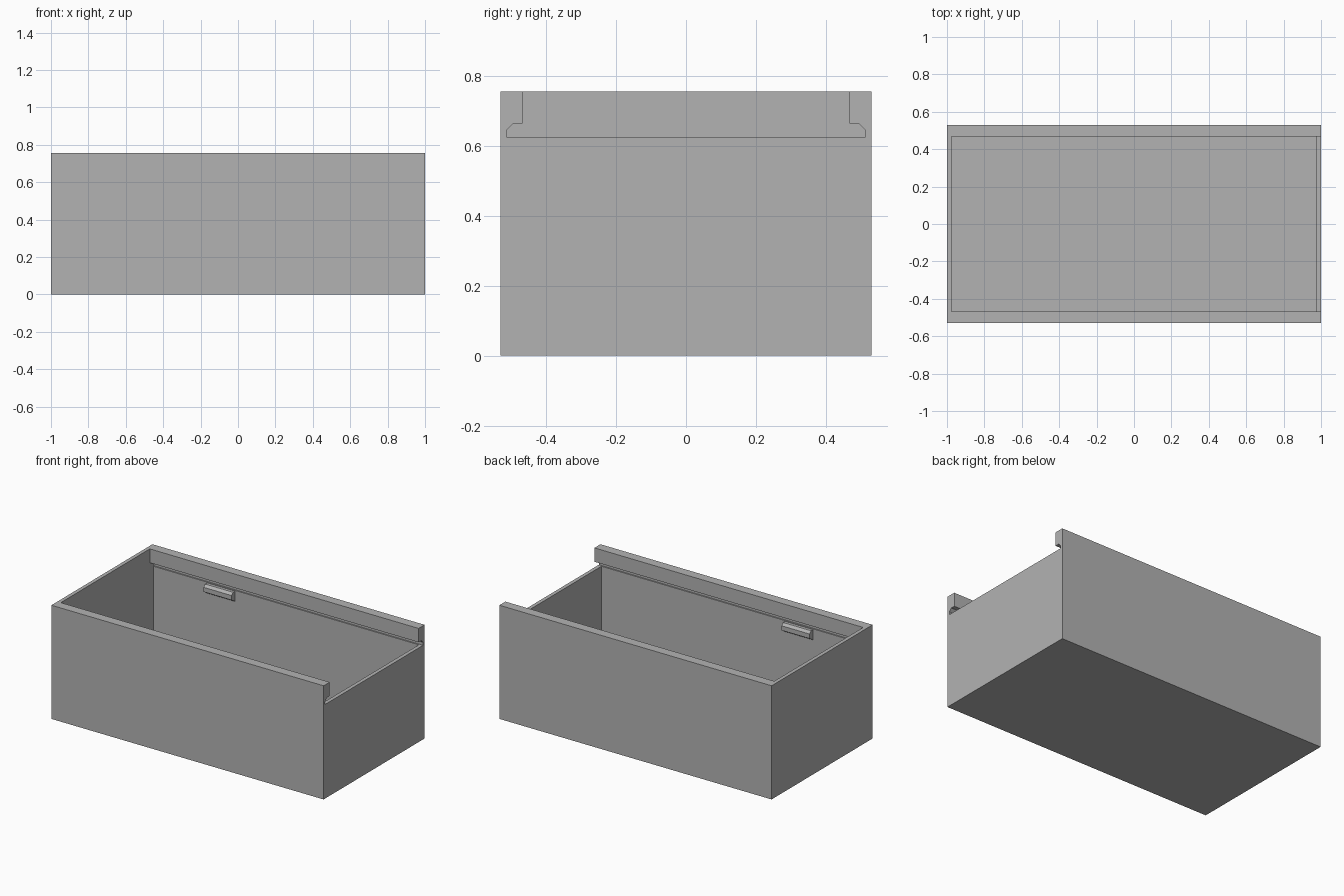
import bpy, bmesh

if "Cube" in bpy.data.objects:
    bpy.data.objects.remove(bpy.data.objects["Cube"], do_unlink=True)

LENGTH, DEPTH, HEIGHT = 2.0, 1.06, 0.755
WALL = 0.025
SLOT_FLOOR = 0.625

grey = bpy.data.materials.new("plain grey")
grey.use_nodes = True
colour = (0.45, 0.45, 0.45, 1)
grey.diffuse_color = colour
grey.node_tree.nodes["Principled BSDF"].inputs["Base Color"].default_value = colour


def prism(name, profile, x0, x1):
    """Extrude a (y, z) profile along x."""
    bm = bmesh.new()
    face = bm.faces.new([bm.verts.new((x0, y, z)) for y, z in profile])
    ext = bmesh.ops.extrude_face_region(bm, geom=[face])
    verts = [v for v in ext["geom"] if isinstance(v, bmesh.types.BMVert)]
    bmesh.ops.translate(bm, verts=verts, vec=(x1 - x0, 0, 0))
    bmesh.ops.recalc_face_normals(bm, faces=bm.faces)
    mesh = bpy.data.meshes.new(name)
    bm.to_mesh(mesh)
    bm.free()
    mesh.materials.append(grey)
    obj = bpy.data.objects.new(name, mesh)
    bpy.context.collection.objects.link(obj)
    return obj


def rect(half, z0, z1):
    return [(-half, z0), (half, z0), (half, z1), (-half, z1)]


def cut(target, cutter):
    """Subtract the cutter, bake the result and drop the cutter."""
    cutter.hide_render = True
    mod = target.modifiers.new("cut", "BOOLEAN")
    mod.operation = "DIFFERENCE"
    mod.solver = "EXACT"
    mod.object = cutter
    bpy.context.view_layer.update()
    graph = bpy.context.evaluated_depsgraph_get()
    baked = bpy.data.meshes.new_from_object(target.evaluated_get(graph))
    target.modifiers.clear()
    target.data = baked
    bpy.data.objects.remove(cutter, do_unlink=True)


# Box body, hollowed out
box = prism("box_body", rect(DEPTH / 2, 0, HEIGHT), -LENGTH / 2, LENGTH / 2)
inner = DEPTH / 2 - WALL
end = LENGTH / 2 - WALL
cut(box, prism("cavity_cutter", rect(inner, WALL, SLOT_FLOOR + 0.01), -end, end))

# Keyed slot for a sliding lid, open at the +x end
half_slot = [(0.513, SLOT_FLOOR), (0.513, 0.645), (0.495, 0.663), (0.467, 0.663), (0.467, 0.8)]
slot = half_slot + [(-y, z) for y, z in reversed(half_slot)]
cut(box, prism("slot_cutter", slot, -end, LENGTH / 2 + 0.1))

# Small catches on the inside of both long walls
catch = [(inner + 0.003, 0.62), (0.485, 0.62), (0.468, 0.605),
         (0.468, 0.575), (inner + 0.003, 0.55)]
for side, label in ((1, "back"), (-1, "front")):
    prism(label + "_catch", [(side * y, z) for y, z in catch], -0.58, -0.375)
